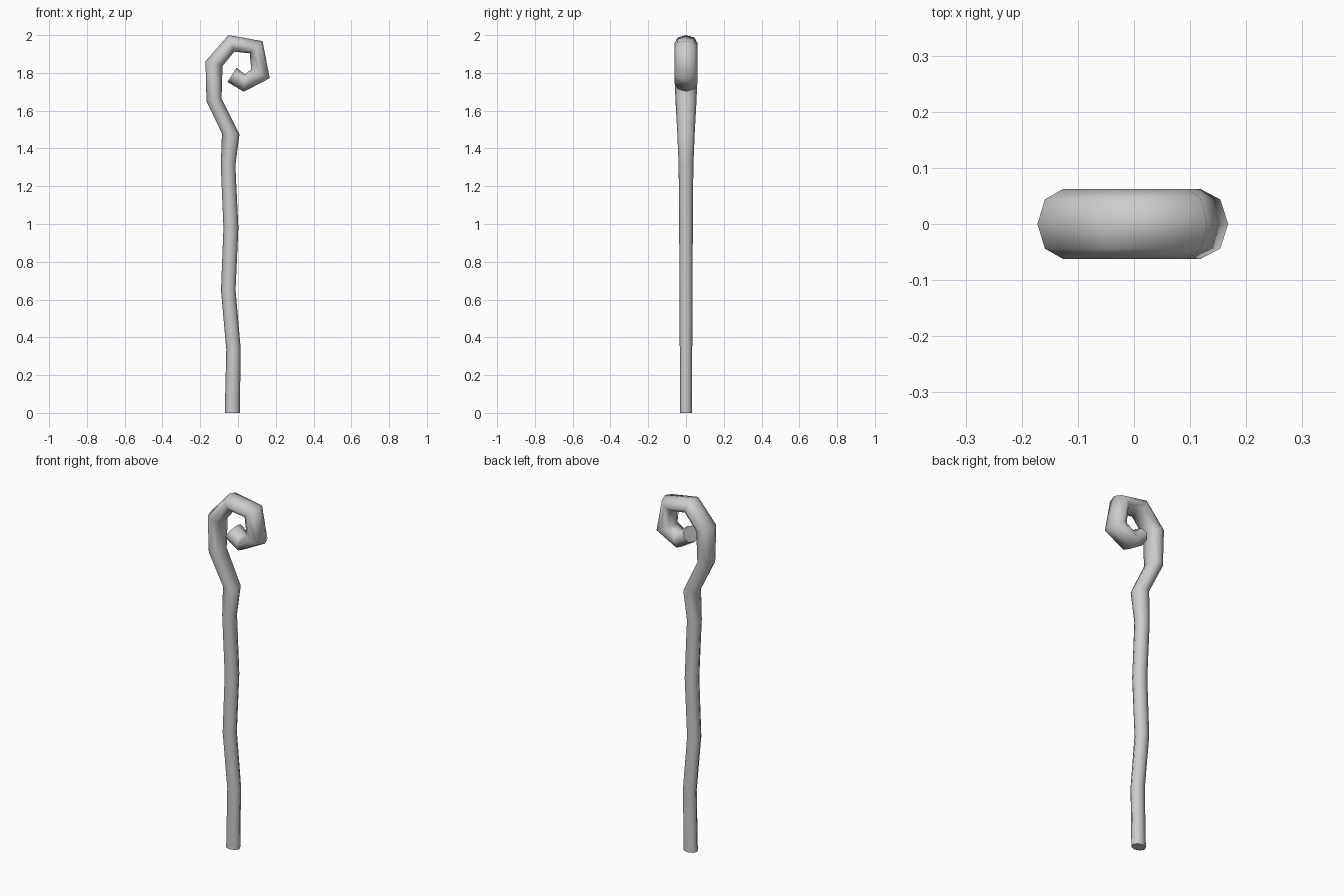
import bpy, bmesh, math
from mathutils import Vector

if "Cube" in bpy.data.objects:
    bpy.data.objects.remove(bpy.data.objects["Cube"])

SIDES = 8
# Rings along the crook: (left/outer x, z), (right/inner x, z), half depth in y
rings = [
    ((-0.07, 0.0), (0.01, 0.0), 0.032),
    ((-0.062, 0.335), (0.014, 0.345), 0.033),
    ((-0.09, 0.65), (-0.013, 0.65), 0.035),
    ((-0.077, 0.98), (0.002, 0.98), 0.036),
    ((-0.091, 1.31), (-0.014, 1.31), 0.039),
    ((-0.085, 1.48), (0.008, 1.475), 0.046),
    ((-0.167, 1.65), (-0.087, 1.665), 0.056),
    ((-0.172, 1.862), (-0.082, 1.836), 0.062),
    ((-0.05, 2.0), (-0.02, 1.912), 0.062),
    ((0.13, 1.968), (0.062, 1.904), 0.062),
    ((0.168, 1.772), (0.07, 1.818), 0.062),
    ((0.03, 1.70), (0.036, 1.793), 0.062),
    ((-0.055, 1.752), (-0.008, 1.828), 0.062),
]

bm = bmesh.new()
loops = []
for outer, inner, depth in rings:
    a, b = Vector((outer[0], 0, outer[1])), Vector((inner[0], 0, inner[1]))
    mid, half = (a + b) / 2, (a - b) / 2
    loop = []
    for i in range(SIDES):
        t = 2 * math.pi * i / SIDES
        loop.append(bm.verts.new(mid + half * math.cos(t) + Vector((0, depth * math.sin(t), 0))))
    loops.append(loop)

# Tube walls, smooth shaded
for lo, hi in zip(loops, loops[1:]):
    for i in range(SIDES):
        j = (i + 1) % SIDES
        bm.faces.new((lo[i], lo[j], hi[j], hi[i])).smooth = True

# Flat end caps with crisp rims
for loop in (loops[0], loops[-1]):
    cap = bm.faces.new(loop)
    for e in cap.edges:
        e.smooth = False

bmesh.ops.recalc_face_normals(bm, faces=bm.faces)
mesh = bpy.data.meshes.new("crook_staff")
bm.to_mesh(mesh)
bm.free()
bpy.context.collection.objects.link(bpy.data.objects.new("crook_staff", mesh))
